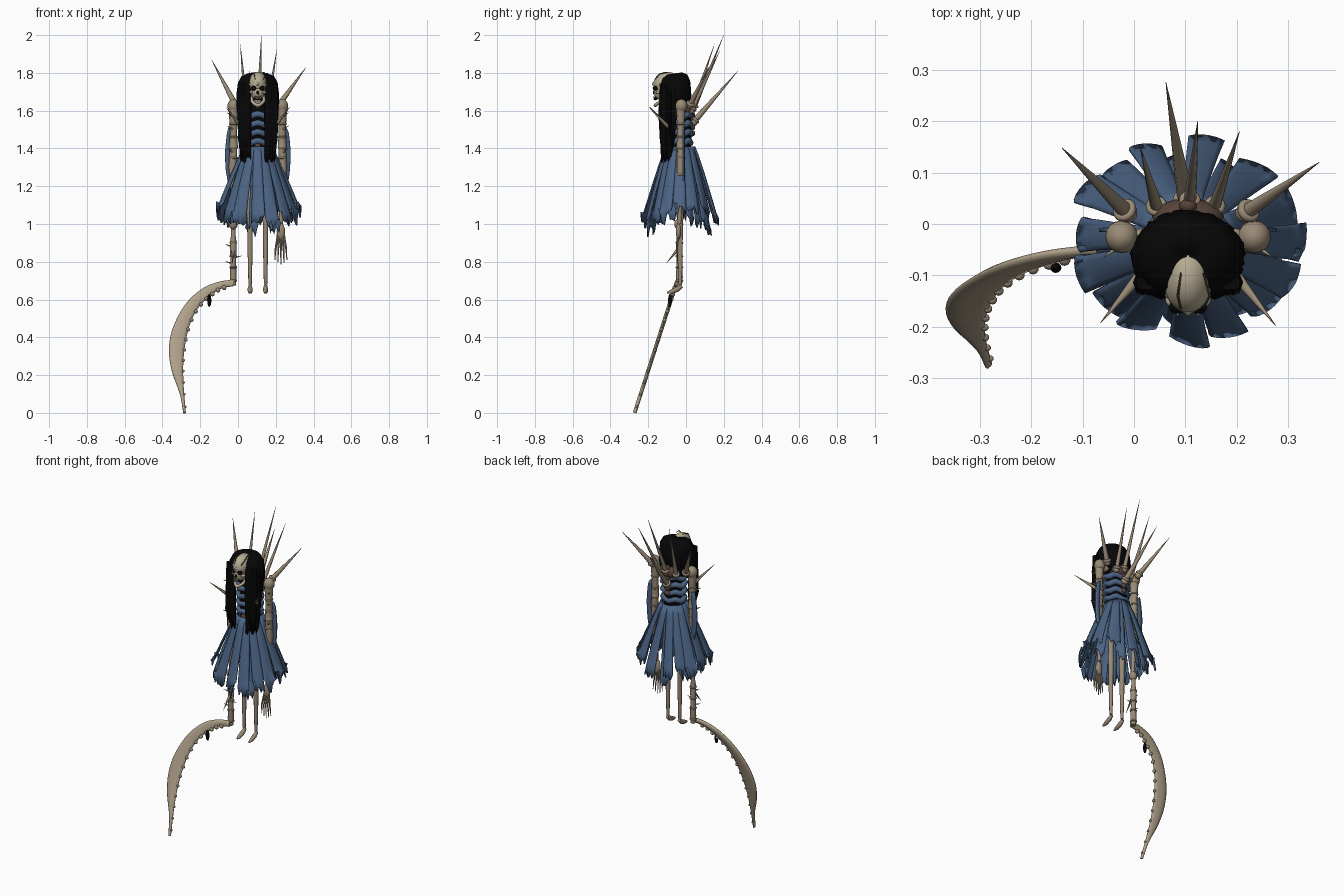
import bpy, bmesh, random
from math import sin, cos, pi, radians
from mathutils import Vector, Matrix

random.seed(4)
if "Cube" in bpy.data.objects:
    bpy.data.objects.remove(bpy.data.objects["Cube"])


def material(name, *rgb):
    m = bpy.data.materials.new(name)
    m.use_nodes = True
    m.diffuse_color = (*rgb, 1)
    m.node_tree.nodes["Principled BSDF"].inputs["Base Color"].default_value = (*rgb, 1)
    return m


BONE = material("bone", 0.32, 0.255, 0.18)
BLADE = material("blade_bone", 0.43, 0.355, 0.255)
SKULL = material("pale_bone", 0.47, 0.41, 0.29)
BLUE = material("worn_blue_cloth", 0.07, 0.125, 0.228)
BLACK = material("black", 0.002, 0.002, 0.002)
BROWN = material("dark_brown", 0.09, 0.055, 0.04)
CX, CY = 0.105, -0.03   # body axis


def finish(name, bm, mat, thick=0, angle=50):
    bmesh.ops.recalc_face_normals(bm, faces=bm.faces)
    me = bpy.data.meshes.new(name)
    bm.to_mesh(me)
    bm.free()
    ob = bpy.data.objects.new(name, me)
    bpy.context.collection.objects.link(ob)
    me.materials.append(mat)
    if thick:
        mod = ob.modifiers.new("thickness", "SOLIDIFY")
        mod.thickness, mod.offset = thick, 0
    bpy.ops.object.select_all(action="DESELECT")
    ob.select_set(True)
    bpy.context.view_layer.objects.active = ob
    bpy.ops.object.shade_smooth_by_angle(angle=radians(angle))


def bridge(bm, rows, closed):
    for a, b in zip(rows, rows[1:]):
        n = len(a)
        for i in range(n if closed else n - 1):
            j = (i + 1) % n
            bm.faces.new((a[i], a[j], b[j], b[i]))


def resample(pts, steps=4):
    """Catmull-Rom smoothing of a list of points."""
    pts = [Vector(p) for p in pts]
    ext = [2 * pts[0] - pts[1]] + pts + [2 * pts[-1] - pts[-2]]
    out = []
    for p, q, r, s in zip(ext, ext[1:], ext[2:], ext[3:]):
        for k in range(steps):
            t = k / steps
            out.append(0.5 * (2 * q + (r - p) * t + (2 * p - 5 * q + 4 * r - s) * t * t
                              + (3 * q - p - 3 * r + s) * t ** 3))
    return out + [pts[-1]]


def tube(name, pts, radii, mat, sides=10):
    """Round bar through the points with a radius at each."""
    pts = [Vector(p) for p in pts]
    bm, rows = bmesh.new(), []
    whole = (pts[-1] - pts[0]).normalized()
    ref = Vector((1, 0, 0)) if abs(whole.y) > 0.8 else Vector((0, 1, 0))
    for i, p in enumerate(pts):
        t = (pts[min(i + 1, len(pts) - 1)] - pts[max(i - 1, 0)]).normalized()
        u = t.cross(ref).normalized()
        v = t.cross(u)
        rows.append([bm.verts.new(p + radii[i] * (u * cos(2 * pi * k / sides) + v * sin(2 * pi * k / sides)))
                     for k in range(sides)])
    bridge(bm, rows, True)
    bm.faces.new(rows[0])
    bm.faces.new(rows[-1])
    finish(name, bm, mat)


def ball(name, pos, size, mat, seg=16):
    bm = bmesh.new()
    bmesh.ops.create_uvsphere(bm, u_segments=seg, v_segments=seg // 2 + 2, radius=1,
                              matrix=Matrix.Translation(pos) @ Matrix.Diagonal((*size, 1)))
    finish(name, bm, mat)


def ring(name, pos, rx, ry, r, mat, axis=(0, 0, 1), wave=0):
    rot = Vector(axis).to_track_quat("Z", "Y")
    bm, rows = bmesh.new(), []
    for i in range(37):
        a = 2 * pi * i / 36
        row = []
        for k in range(8):
            b = 2 * pi * k / 8
            o = Vector(((rx + r * cos(b)) * cos(a), (ry + r * cos(b)) * sin(a), r * sin(b) + wave * sin(5 * a)))
            row.append(bm.verts.new(Vector(pos) + rot @ o))
        rows.append(row)
    bridge(bm, rows, True)
    bmesh.ops.remove_doubles(bm, verts=bm.verts, dist=0.0001)
    finish(name, bm, mat)


def spike(name, base, tip, r):
    b, t = Vector(base), Vector(tip)
    tube(name, [b, b.lerp(t, 0.3), b.lerp(t, 0.65), t], [r, r * 0.75, r * 0.4, 0.0006], BONE, 8)


# Torso: dark core, rib bands, spine, collar
tube("torso_core", [(CX, CY, z) for z in (1.34, 1.4, 1.5, 1.6, 1.66)], [0.058, 0.056, 0.06, 0.058, 0.025], BLACK, 16)
for i in range(4):
    ring(f"rib_band_{i}", (CX, CY, 1.435 + 0.047 * i), 0.064 + 0.002 * i, 0.052, 0.018, BLUE, wave=0.006)
for i in range(6):
    ball(f"spine_bone_{i}", (CX, 0.035, 1.48 + 0.032 * i), (0.018, 0.014, 0.016), BROWN, 10)
ball("upper_back", (CX, 0.015, 1.61), (0.07, 0.035, 0.04), BROWN)
ball("breastbone", (CX, CY - 0.062, 1.41), (0.018, 0.014, 0.018), BROWN, 10)
tube("collar", [(-0.02, CY, 1.62), (CX, CY + 0.01, 1.61), (0.23, CY, 1.62)], [0.018, 0.024, 0.018], BONE)
tube("neck", [(CX, -0.05, 1.56), (CX, -0.07, 1.7)], [0.02, 0.02], BONE)

# Skull
ball("skull", (CX, -0.1, 1.739), (0.05, 0.073, 0.067), SKULL, 24)
ball("face", (CX, -0.13, 1.7), (0.036, 0.042, 0.045), SKULL)
tube("jaw", resample([(CX - 0.034, -0.1, 1.69), (CX - 0.03, -0.135, 1.65), (CX, -0.163, 1.628),
                      (CX + 0.03, -0.135, 1.65), (CX + 0.034, -0.1, 1.69)]), [0.009] * 17, SKULL, 8)
tube("brow", [(CX - 0.042, -0.135, 1.738), (CX, -0.17, 1.742), (CX + 0.042, -0.135, 1.738)],
     [0.006, 0.01, 0.006], SKULL, 8)
for x, bend in ((-0.014, -0.006), (0.03, 0.012)):
    tube("loose_strand", [(CX + x, -0.164, 1.765), (CX + x + bend, -0.14, 1.795), (CX + x, -0.095, 1.804)],
         [0.002, 0.003, 0.002], BROWN, 6)
ball("mouth", (CX, -0.161, 1.664), (0.022, 0.011, 0.009), BLACK, 12)
ball("nose_hole", (CX, -0.17, 1.696), (0.007, 0.006, 0.01), BLACK, 10)
for s in (-1, 1):
    ball("eye_socket", (CX + s * 0.021, -0.161, 1.719), (0.016, 0.014, 0.013), BLACK, 12)
    ball("eye_glint", (CX + s * 0.02, -0.175, 1.719), (0.003, 0.003, 0.003), SKULL, 8)
    ball("cheekbone", (CX + s * 0.034, -0.145, 1.697), (0.011, 0.016, 0.008), SKULL, 10)
for i in range(-2, 3):
    tube("tooth", [(CX + i * 0.007, -0.17, 1.677), (CX + i * 0.007, -0.171, 1.662)], [0.003, 0.002], SKULL, 6)

# Hair: open-fronted mantle with long front locks and a shorter back
bm, rows = bmesh.new(), []
COLS = 72
hems = []
for c in range(COLS + 1):
    front = min(c, COLS - c) / COLS * 2
    hem = 1.34 if front < 0.34 else 1.34 + min((front - 0.34) / 0.14, 1) * 0.25
    hems.append((hem + random.uniform(-0.025, 0.025), 1 + random.uniform(-0.03, 0.03)))
crown = [(0.03, 1.79), (0.5, 1.789), (0.78, 1.776), (0.93, 1.745), (0.99, 1.69)]
for r in range(13):
    row = []
    for c, (hem, rough) in enumerate(hems):
        a = -pi / 2 + radians(24) + (2 * pi - radians(48)) * c / COLS
        if r < 5:
            s, z = crown[r]
            z += 0.013 * sin(a) * s
        else:
            t = (r - 4) / 8
            s, z = 1 - 0.14 * t * t, 1.69 + (hem - 1.69) * t
        k = s * (1 + (rough - 1) * min(1, r / 4))
        row.append(bm.verts.new((CX + 0.104 * k * cos(a), -0.062 + 0.082 * k * sin(a), z)))
    rows.append(row)
bridge(bm, rows, False)
finish("hair", bm, BLACK, 0.014)
for s in (-1, 1):
    for i in range(4):
        x = CX + s * (0.052 + 0.012 * i)
        tube("front_lock", [(x, -0.115, 1.74), (x, -0.128 + 0.005 * i, 1.6), (x, -0.122, 1.45),
                            (x - s * 0.006, -0.11, random.uniform(1.31, 1.36))], [0.014, 0.019, 0.017, 0.004], BLACK, 8)


# Skirt: ragged tapering strips in two layers
def skirt_strip(name, a, hem, reach, w):
    bm, rows = bmesh.new(), []
    out, side = Vector((cos(a), sin(a), 0)), Vector((-sin(a), cos(a), 0))
    tilt, drift = random.uniform(-0.45, 0.45), random.uniform(-0.012, 0.012)
    for r in range(9):
        t = r / 8
        flare = t ** 0.9 * reach
        mid = Vector((CX + (0.066 + 0.155 * flare) * cos(a), CY + (0.07 + 0.122 * flare) * sin(a), 1.41 + (hem - 1.41) * t))
        half = 0.018 + (w - 0.018) * t
        row = []
        for k in range(7):
            u = k / 3 - 1
            p = mid + side * (u * half + drift * t) + out * ((1 - u * u) * 0.006 + u * half * tilt * t)
            if r == 8:
                p.z += random.uniform(-0.04, 0.03) + 0.025 * u * u
            row.append(bm.verts.new(p))
        rows.append(row)
    bridge(bm, rows, False)
    finish(name, bm, BLUE, 0.007)


for i, deg in enumerate((0, 22, 47, 84, 110, 130, 152, 177, 202, 222, 243, 268, 290, 312, 336)):
    a = radians(deg)
    skirt_strip(f"skirt_strip_{i}", a, 0.97 + 0.065 * abs(cos(a)) + random.uniform(-0.01, 0.04),
                random.uniform(0.92, 1.07), random.uniform(0.03, 0.04))
for i in range(9):
    a = 2 * pi * (i + 0.5) / 9
    skirt_strip(f"under_strip_{i}", a, 0.915 + 0.09 * abs(cos(a)) + random.uniform(-0.01, 0.03),
                random.uniform(0.66, 0.8), 0.027)

# Legs, arms and sleeve flaps, mirrored about the body axis
for s, side in ((-1, "right"), (1, "left")):
    x = CX + s * 0.041
    tube(f"{side}_leg", [(x, CY, z) for z in (1.38, 1.1, 1.04, 1.0, 0.85, 0.68)],
         [0.02, 0.014, 0.018, 0.014, 0.013, 0.009], BONE)
    tube(f"{side}_foot", [(x, -0.022, 0.672), (x, -0.045, 0.655), (x, -0.075, 0.642), (x, -0.1, 0.636)],
         [0.009, 0.014, 0.012, 0.005], BONE)
    x = CX + s * 0.129
    ball(f"{side}_shoulder", (x, -0.025, 1.625), (0.032, 0.032, 0.036), BONE)
    tube(f"{side}_upper_arm", [(x, -0.028, z) for z in (1.62, 1.55, 1.48, 1.42)], [0.026, 0.022, 0.019, 0.023], BONE)
    ball(f"{side}_elbow", (x, -0.028, 1.41), (0.024, 0.024, 0.022), BONE)
    tube(f"{side}_forearm", [(x, -0.028, 1.4), (x + s * 0.004, -0.028, 1.3), (x, -0.03, 1.22), (x - s * 0.006, -0.035, 1.0)],
         [0.02, 0.022, 0.017, 0.01], BONE)
    for z in (1.53, 1.46, 1.35, 1.26):
        ring(f"{side}_arm_ring", (x, -0.028, z), 0.02, 0.02, 0.005, BONE)
    for z in (1.57, 1.5, 1.38):
        spike(f"{side}_arm_thorn", (x, -0.04, z), (x + s * 0.035, -0.065, z + 0.02), 0.007)
    bm, rows = bmesh.new(), []
    for r in range(10):
        t = r / 9
        reach = 0.026 + 0.018 * sin(pi * t) ** 0.7
        rows.append([bm.verts.new((x + s * reach * u, -0.012 + 0.004 * (1 - u), 1.51 - 0.3 * t + random.uniform(-0.008, 0.008)))
                     for u in (0.3, 0.65, 1)])
    bridge(bm, rows, False)
    finish(f"{side}_sleeve_flap", bm, BLUE, 0.008)

# Open left hand, right fist
ball("left_palm", (0.227, -0.04, 0.96), (0.022, 0.014, 0.045), BONE, 12)
for i in range(5):
    d = i - 2
    tube(f"left_finger_{i}", [(0.227 + d * 0.008, -0.04, 0.94), (0.227 + d * 0.014, -0.048, 0.87),
                              (0.227 + d * 0.016, -0.043, 0.785 + 0.012 * abs(d))], [0.006, 0.005, 0.002], BONE, 6)
ball("right_fist", (-0.025, -0.038, 1.0), (0.024, 0.024, 0.03), BONE, 12)

# Back and chest spikes with socket rings
for i, (base, tip, r) in enumerate([
        ((-0.013, 0.022, 1.63), (-0.14, 0.148, 1.87), 0.016), ((0.045, 0.03, 1.6), (0.012, 0.15, 1.95), 0.013),
        ((0.102, 0.04, 1.54), (0.062, 0.275, 1.81), 0.017), ((0.108, 0.04, 1.61), (0.124, 0.2, 2.0), 0.013),
        ((0.155, 0.03, 1.6), (0.205, 0.18, 1.92), 0.013), ((0.217, 0.022, 1.63), (0.36, 0.12, 1.83), 0.016),
        ((0.02, -0.09, 1.51), (-0.065, -0.192, 1.62), 0.012), ((0.19, -0.09, 1.51), (0.275, -0.197, 1.62), 0.012)]):
    spike(f"spike_{i}", base, tip, r)
    axis = Vector(tip) - Vector(base)
    if i < 6:
        ring(f"spike_socket_{i}", Vector(base) + axis * 0.04, r, r, 0.008, BONE, axis)
        ball(f"spike_root_{i}", base, (r * 1.3,) * 3, BONE, 10)

# Scythe shaft with rings and thorns
tube("scythe_shaft", [(-0.025, -0.035, z) for z in (1.34, 1.1, 0.94, 0.9, 0.8, 0.72, 0.675)],
     [0.007, 0.01, 0.012, 0.018, 0.015, 0.018, 0.014], BONE, 12)
for z in (0.9, 0.83, 0.77, 0.7):
    ring("shaft_ring", (-0.025, -0.035, z), 0.016, 0.016, 0.005, BONE)
for z, s in ((0.88, -1), (0.82, 1), (0.79, -1)):
    spike("shaft_thorn", (-0.025, -0.035, z), (-0.025 + s * 0.045, -0.045, z + 0.012), 0.006)
spike("shaft_claw", (-0.025, -0.04, 0.87), (-0.03, -0.105, 0.79), 0.009)


# Scythe blade: crescent leaning forward towards its tip
def lean(p):
    return Vector((p[0], -0.05 - 0.222 * (0.69 - p[1]) / 0.69, p[1]))


outer = resample([(-0.02, 0.705), (-0.1, 0.694), (-0.19, 0.657), (-0.28, 0.573), (-0.345, 0.45),
                  (-0.366, 0.335), (-0.35, 0.22), (-0.308, 0.1), (-0.29, 0.0)])
inner = resample([(-0.02, 0.672), (-0.09, 0.658), (-0.15, 0.617), (-0.21, 0.557), (-0.255, 0.467),
                  (-0.28, 0.36), (-0.29, 0.25), (-0.287, 0.13), (-0.276, 0.0)])
normal = Vector((0, 1, -0.32)).normalized()
bm, rows = bmesh.new(), []
section = [(0, 0.002), (0.12, 0.008), (0.4, 0.01), (0.75, 0.006), (1, 0.002)]
for o, i in zip(outer, inner):
    a, b = lean(o), lean(i)
    loop = [a.lerp(b, t) + normal * h for t, h in section] + [a.lerp(b, t) - normal * h for t, h in section[::-1]]
    rows.append([bm.verts.new(p) for p in loop])
bridge(bm, rows, True)
bm.faces.new(rows[0])
bm.faces.new(rows[-1])
finish("scythe_blade", bm, BLADE, angle=80)
for k in range(3, len(inner) - 1, 2):
    r = 0.014 - 0.008 * k / len(inner)
    ball(f"blade_bead_{k}", lean(inner[k]), (r, r, r), BONE, 10)
ball("blade_charm", (-0.152, -0.085, 0.595), (0.011, 0.01, 0.034), BLACK, 12)
